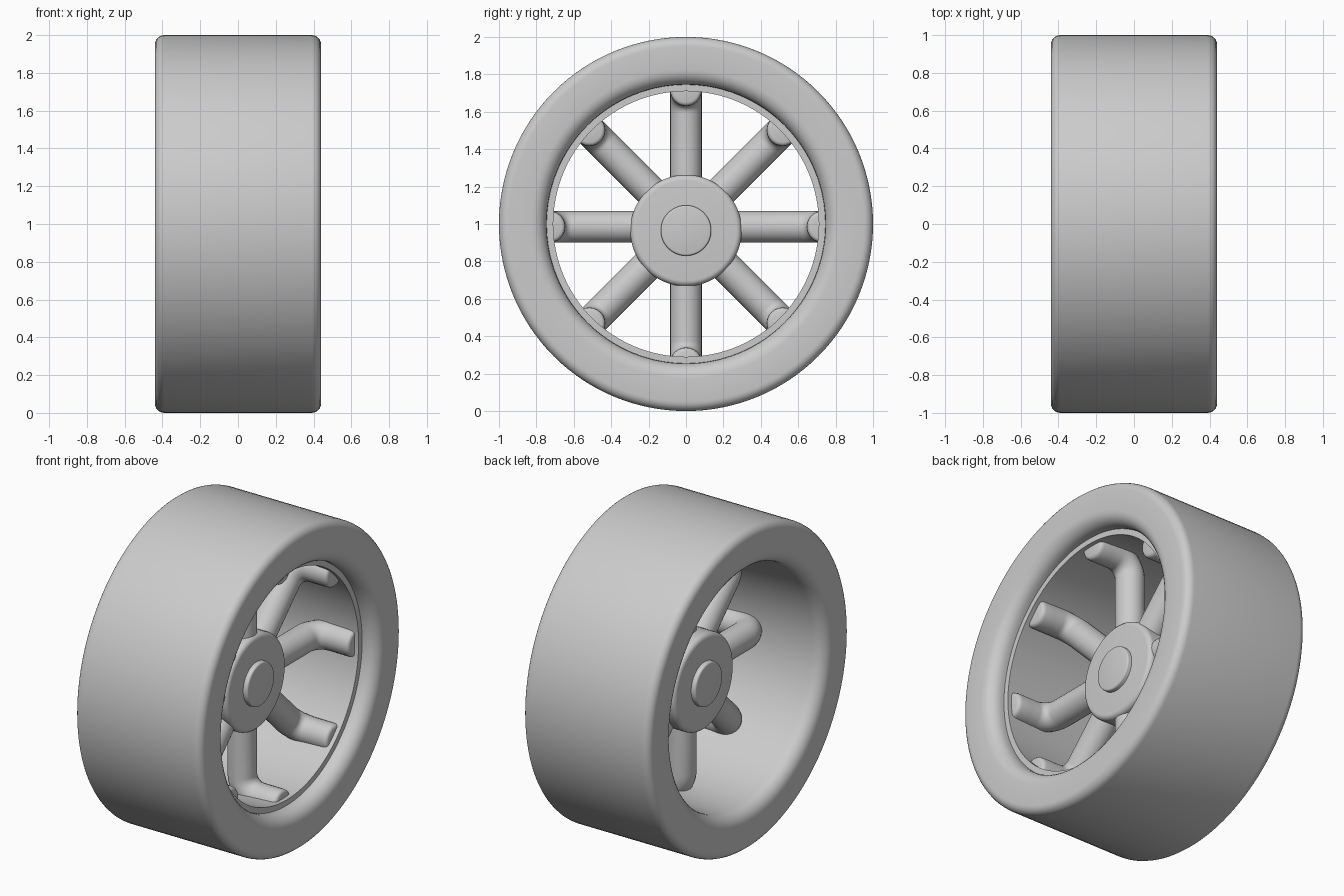
import bpy, bmesh, math
from mathutils import Vector

if "Cube" in bpy.data.objects:
    bpy.data.objects.remove(bpy.data.objects["Cube"])


def arc(cx, cr, rad, a0, a1, n=6):
    """Points (x, r) along a circular arc, angles in degrees."""
    out = []
    for i in range(n + 1):
        a = math.radians(a0 + (a1 - a0) * i / n)
        out.append((cx + rad * math.cos(a), cr + rad * math.sin(a)))
    return out


def finish(ob):
    bpy.ops.object.select_all(action='DESELECT')
    ob.select_set(True)
    bpy.context.view_layer.objects.active = ob
    bpy.ops.object.shade_smooth_by_angle(angle=math.radians(35))


def lathe(name, profile, z, segs, closed):
    """Spin an (x, r) profile around the x axis at height z."""
    bm = bmesh.new()
    rings = []
    for i in range(segs):
        a = 2 * math.pi * i / segs
        rings.append([bm.verts.new((x, r * math.sin(a), r * math.cos(a))) for x, r in profile])
    n = len(profile)
    for i in range(segs):
        p, q = rings[i], rings[(i + 1) % segs]
        for j in range(n if closed else n - 1):
            k = (j + 1) % n
            bm.faces.new((p[j], p[k], q[k], q[j]))
    if not closed:
        bm.faces.new([r[0] for r in rings])
        bm.faces.new([r[-1] for r in rings])
    bmesh.ops.recalc_face_normals(bm, faces=bm.faces)
    me = bpy.data.meshes.new(name)
    bm.to_mesh(me)
    bm.free()
    ob = bpy.data.objects.new(name, me)
    bpy.context.collection.objects.link(ob)
    ob.location.z = z
    finish(ob)
    return ob


# Tyre with rounded shoulders; the barrel has a small step on the +x side only
tyre = (arc(-0.39, 0.95, 0.05, 180, 90) + arc(0.39, 0.95, 0.05, 90, 0)
        + arc(0.36, 0.825, 0.08, 0, -90)
        + [(0.34, 0.745), (0.34, 0.71), (-0.34, 0.745)]
        + arc(-0.36, 0.825, 0.08, -90, -180))
lathe("tyre", tyre, 1.0, 128, True)

# Hub disc with softened edges and axle cap on both faces
hub = arc(-0.10, 0.268, 0.03, 180, 90) + arc(0.10, 0.268, 0.03, 90, 0)
lathe("hub", hub, 0.965, 64, False)
cap = arc(-0.15, 0.125, 0.01, 180, 90, 3) + arc(0.15, 0.125, 0.01, 90, 0, 3)
lathe("axle_cap", cap, 0.965, 48, False)

# Spokes: round bars that leave the hub and bend along the barrel towards +x
R = 0.085
path = [(0.03, 0.15), (0.03, 0.40)] + arc(0.15, 0.61, 0.12, 180, 90, 8) + [(0.22, 0.73), (0.285, 0.73)]
radii = [R] * len(path)
# rounded tip
path += [(0.300, 0.73), (0.309, 0.73), (0.312, 0.73)]
radii += [R * 0.97, R * 0.88, R * 0.76]


def spoke(index):
    bm = bmesh.new()
    ang = index * math.pi / 4
    out = Vector((0, math.sin(ang), math.cos(ang)))
    side = Vector((0, math.cos(ang), -math.sin(ang)))
    ax = Vector((1, 0, 0))
    pts = [ax * x + out * r for x, r in path]
    rings = []
    for i, p in enumerate(pts):
        t = (pts[min(i + 1, len(pts) - 1)] - pts[max(i - 1, 0)]).normalized()
        up = t.cross(side)
        rings.append([bm.verts.new(p + radii[i] * (math.cos(b) * side + math.sin(b) * up))
                      for b in (2 * math.pi * k / 24 for k in range(24))])
    for a, b in zip(rings, rings[1:]):
        for k in range(24):
            m = (k + 1) % 24
            bm.faces.new((a[k], a[m], b[m], b[k]))
    bm.faces.new(rings[0])
    bm.faces.new(rings[-1])
    bmesh.ops.recalc_face_normals(bm, faces=bm.faces)
    me = bpy.data.meshes.new("spoke")
    bm.to_mesh(me)
    bm.free()
    ob = bpy.data.objects.new(f"spoke_{index + 1}", me)
    bpy.context.collection.objects.link(ob)
    ob.location.z = 0.985
    finish(ob)


for i in range(8):
    spoke(i)
